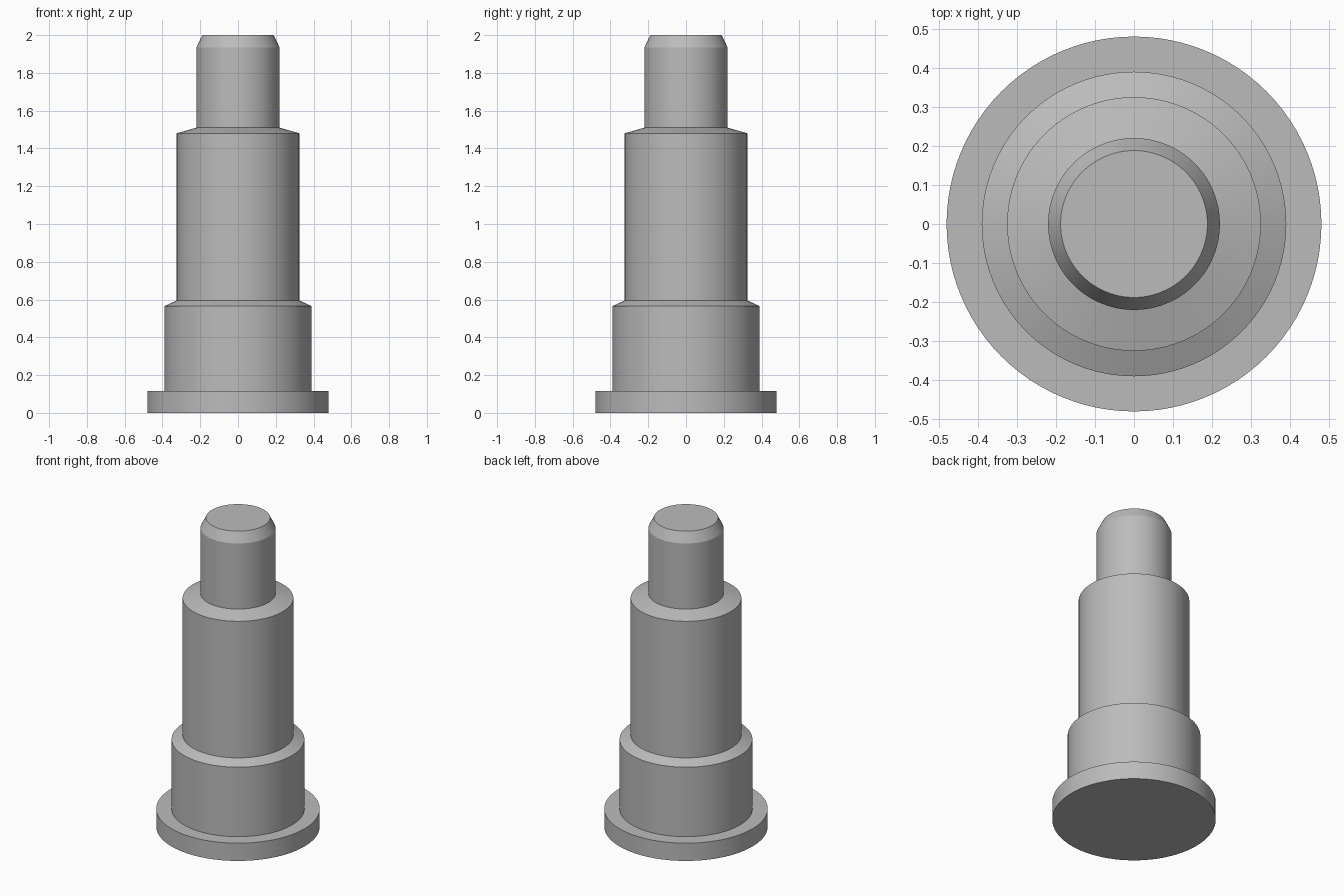
import bpy
import bmesh
import math

SEGMENTS = 96

cube = bpy.data.objects.get("Cube")
if cube:
    bpy.data.objects.remove(cube, do_unlink=True)

# Plain machined grey
steel = bpy.data.materials.new("steel_grey")
steel.use_nodes = True
colour = (0.5, 0.5, 0.5, 1.0)
steel.diffuse_color = colour
steel.node_tree.nodes["Principled BSDF"].inputs["Base Color"].default_value = colour


def lathe(name, profile, material):
    """Turn a (radius, height) profile around z into a closed solid."""
    bm = bmesh.new()
    rings = []
    for radius, z in profile:
        ring = []
        for i in range(SEGMENTS):
            a = math.tau * i / SEGMENTS
            ring.append(bm.verts.new((radius * math.cos(a), radius * math.sin(a), z)))
        rings.append(ring)
    for low, high in zip(rings, rings[1:]):
        for i in range(SEGMENTS):
            j = (i + 1) % SEGMENTS
            bm.faces.new((low[i], low[j], high[j], high[i]))
    bm.faces.new(rings[0][::-1])
    bm.faces.new(rings[-1])
    mesh = bpy.data.meshes.new(name)
    bm.to_mesh(mesh)
    bm.free()
    mesh.materials.append(material)
    obj = bpy.data.objects.new(name, mesh)
    bpy.context.collection.objects.link(obj)
    bpy.ops.object.select_all(action="DESELECT")
    obj.select_set(True)
    bpy.context.view_layer.objects.active = obj
    bpy.ops.object.shade_smooth_by_angle(angle=math.radians(20))
    return obj


# One turned solid, from the base up
flange = [(0.48, 0.0), (0.48, 0.115)]
collar = [(0.39, 0.115), (0.39, 0.565)]
shaft = [(0.325, 0.595), (0.325, 1.48)]
tip = [(0.22, 1.51), (0.22, 1.935), (0.188, 2.0)]
lathe("stepped_pin", flange + collar + shaft + tip, steel)
